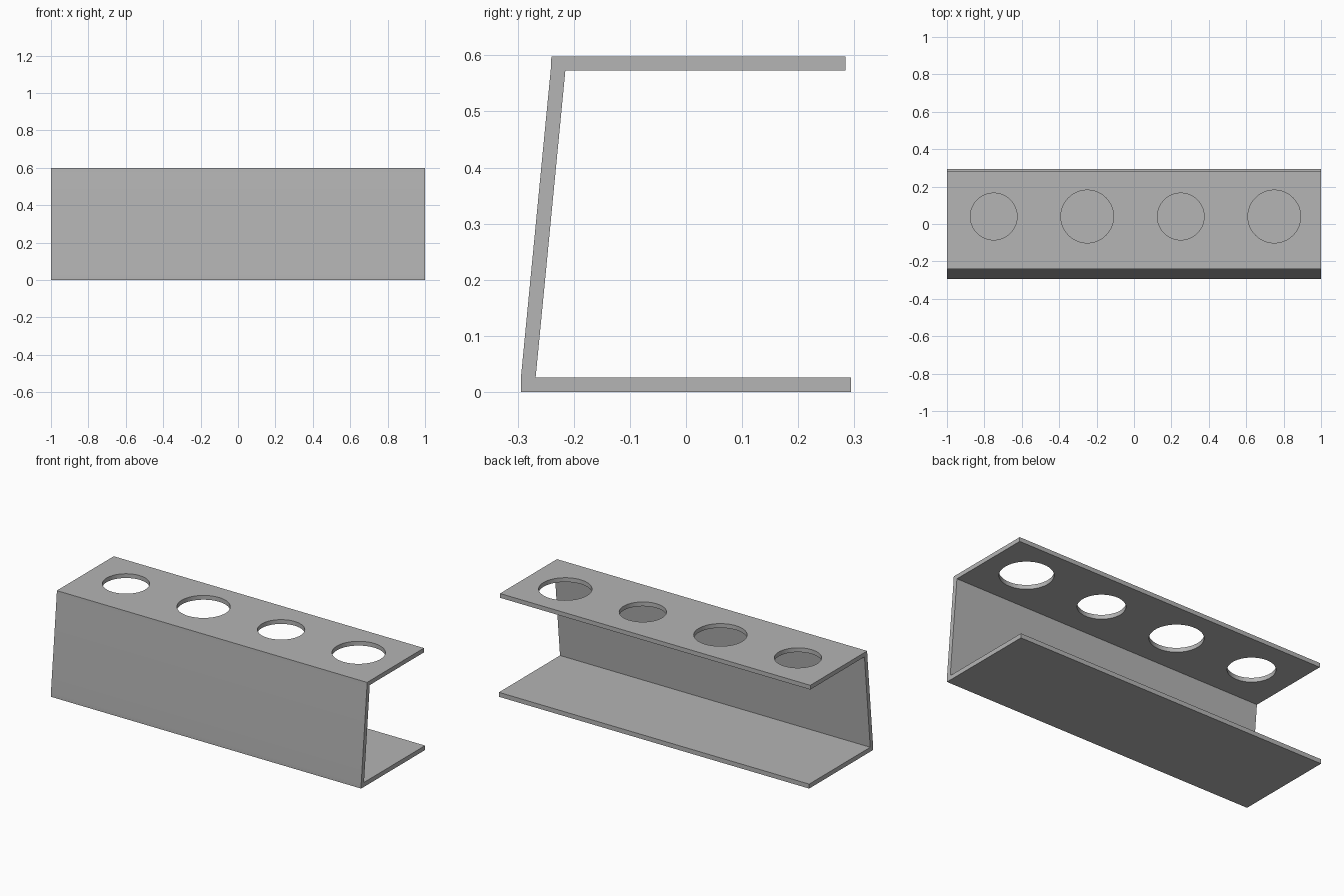
import bpy
import bmesh
import math

old = bpy.data.objects.get("Cube")
if old:
    bpy.data.objects.remove(old, do_unlink=True)

# Plain grey sheet material
grey = bpy.data.materials.new("plain grey")
grey.use_nodes = True
colour = (0.46, 0.46, 0.46, 1)
grey.diffuse_color = colour
grey.node_tree.nodes["Principled BSDF"].inputs["Base Color"].default_value = colour


def extrude_profile(name, profile, length):
    """Extrude a (y, z) outline along x, centred on x = 0."""
    bm = bmesh.new()
    face = bm.faces.new([bm.verts.new((-length / 2, y, z)) for y, z in profile])
    result = bmesh.ops.extrude_face_region(bm, geom=[face])
    moved = [g for g in result["geom"] if isinstance(g, bmesh.types.BMVert)]
    bmesh.ops.translate(bm, verts=moved, vec=(length, 0, 0))
    bmesh.ops.recalc_face_normals(bm, faces=bm.faces)
    mesh = bpy.data.meshes.new(name)
    bm.to_mesh(mesh)
    bm.free()
    obj = bpy.data.objects.new(name, mesh)
    bpy.context.collection.objects.link(obj)
    return obj


# Folded sheet: base shelf, leaning front wall, top shelf
profile = [
    (-0.294, 0), (0.294, 0), (0.294, 0.026), (-0.268, 0.026),
    (-0.215, 0.573), (0.284, 0.573), (0.284, 0.598),
    (-0.24, 0.598), (-0.241, 0.575), (-0.294, 0.028),
]
rack = extrude_profile("folded_rack", profile, 2)
rack.data.materials.append(grey)

# Round holes through the top shelf, alternating in size
for i in range(4):
    bpy.ops.mesh.primitive_cylinder_add(
        vertices=64, radius=0.141 if i % 2 else 0.125, depth=0.2,
        location=(-0.75 + 0.5 * i, 0.04, 0.586))
    cutter = bpy.context.object
    cutter.name = "hole_cutter"
    cutter.hide_render = True
    cutter.data.materials.append(grey)
    cut = rack.modifiers.new("hole", "BOOLEAN")
    cut.operation = "DIFFERENCE"
    cut.solver = "EXACT"
    cut.object = cutter
    bpy.ops.object.select_all(action="DESELECT")
    rack.select_set(True)
    bpy.context.view_layer.objects.active = rack
    bpy.ops.object.modifier_apply(modifier=cut.name)
    bpy.data.objects.remove(cutter, do_unlink=True)

bpy.ops.object.shade_smooth_by_angle(angle=math.radians(30))
